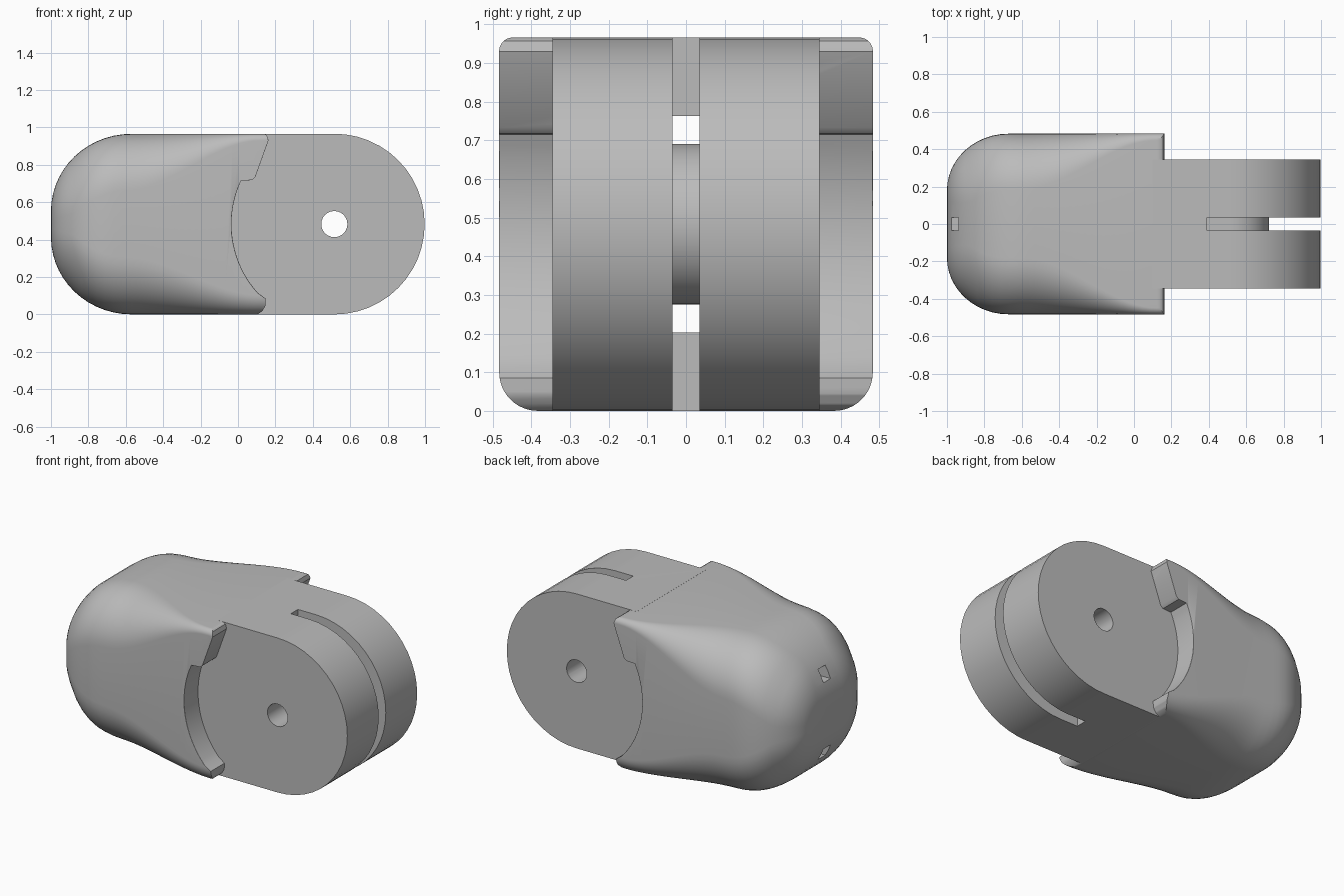
import bpy, bmesh, math

cube = bpy.data.objects.get("Cube")
if cube:
    bpy.data.objects.remove(cube)

H = 0.483            # half height, and radius of the rounded nose
PX, PZ = 0.515, H    # pivot position
CORE_W = 0.345
SLOT_W = 0.035

grey = bpy.data.materials.new("light_grey")
grey.use_nodes = True
grey.diffuse_color = (0.5, 0.5, 0.5, 1)
grey.node_tree.nodes["Principled BSDF"].inputs["Base Color"].default_value = (0.5, 0.5, 0.5, 1)


def finish(name, bm):
    bmesh.ops.recalc_face_normals(bm, faces=bm.faces)
    me = bpy.data.meshes.new(name)
    bm.to_mesh(me)
    bm.free()
    me.materials.append(grey)
    ob = bpy.data.objects.new(name, me)
    bpy.context.collection.objects.link(ob)
    return ob


def arc(r, a0, a1, n):
    """Points on a circle around the pivot, angles in degrees."""
    angles = [math.radians(a0 + (a1 - a0) * i / n) for i in range(n + 1)]
    return [(PX + r * math.cos(a), PZ + r * math.sin(a)) for a in angles]


def prism(points, half_width):
    """Extrude an x-z outline symmetrically along y."""
    bm = bmesh.new()
    rings = [[bm.verts.new((x, y, z)) for x, z in points] for y in (-half_width, half_width)]
    n = len(points)
    for i in range(n):
        j = (i + 1) % n
        bm.faces.new((rings[0][i], rings[0][j], rings[1][j], rings[1][i]))
    for ring in rings:
        bm.faces.new(ring)
    return bm


def apply_modifier(ob, mod):
    bpy.context.view_layer.objects.active = ob
    bpy.ops.object.modifier_apply(modifier=mod.name)


def boolean(ob, other, operation):
    mod = ob.modifiers.new("boolean", 'BOOLEAN')
    mod.solver = 'EXACT'
    mod.operation = operation
    mod.object = other
    apply_modifier(ob, mod)


def smoothstep(a, b, x):
    t = min(1, max(0, (x - a) / (b - a)))
    return t * t * (3 - 2 * t)


def round_end(t, radius):
    """Quarter circle growth from 0 to 1 over the given radius."""
    return math.sqrt(1 - max(0, 1 - t / radius) ** 2)


def section(x):
    """Rounded rectangle across the grip at x."""
    t = x + 1
    w = 0.18 + (H - 0.18) * round_end(t, 0.33)
    h = 0.07 + (H - 0.0705) * round_end(t, 0.43)
    s = smoothstep(-0.6, 0.12, x)
    top, bottom = 0.3 - 0.265 * s, 0.3 - 0.2 * s
    pts = []
    for k, (sy, sz) in enumerate(((1, 1), (-1, 1), (-1, -1), (1, -1))):
        r = min(top if sz > 0 else bottom, 0.75 * w, 0.85 * h)
        for i in range(13):
            a = math.pi / 2 * (k + i / 12)
            pts.append((x, sy * (w - r) + r * math.cos(a), H + sz * (h - r) + r * math.sin(a)))
    return pts


# Grip: lofted sections with a rounded rear
bm = bmesh.new()
stations = [-1 + 0.43 * (1 - math.cos(math.pi / 2 * i / 14)) for i in range(15)]
stations += [-0.57 + 0.77 * i / 20 for i in range(1, 21)]
rings = [[bm.verts.new(p) for p in section(x)] for x in stations]
for a, b in zip(rings, rings[1:]):
    for i in range(len(a)):
        j = (i + 1) % len(a)
        bm.faces.new((a[i], a[j], b[j], b[i]))
bm.faces.new(rings[0])
bm.faces.new(rings[-1])
grip = finish("grip", bm)

# Front outline of the grip: upper tab, hollow arc and lower tip
tab = [(0.14, 1.1), (0.14, 0.966), (0.155, 0.957), (0.163, 0.93), (0.092, 0.733), (0.075, 0.718)]
tip = [(0.148, 0.085), (0.146, 0.045), (0.13, 0.018), (0.1, -0.002), (0.08, -0.1)]
outline = [(-1.2, 1.1)] + tab + arc(0.55, 155, 222, 20) + tip + [(-1.2, -0.1)]
bm = prism(outline, H + 0.0005)
weights = bm.edges.layers.float.new("bevel_weight_edge")
for e in bm.edges:
    v, u = e.verts
    if v.co.y * u.co.y > 0 and min(v.co.x, u.co.x) > -0.1:
        e[weights] = 1.0 if (v.co.z + u.co.z) / 2 < 0.7 else 0.35
limit = finish("grip_outline_helper", bm)
bevel = limit.modifiers.new("bevel", 'BEVEL')
bevel.limit_method = 'WEIGHT'
bevel.width = 0.085
bevel.segments = 6
apply_modifier(limit, bevel)
boolean(grip, limit, 'INTERSECT')

# Core: flat-sided block with a round nose
core_outline = arc(H, -90, 90, 24) + [(0.1, 2 * H), (0.03, 0.74)]
core_outline += arc(0.57, 157, 220, 12) + [(0.1, 0)]
core = finish("core", prism(core_outline, CORE_W))

# Pivot hole
hole = finish("pivot_hole_cutter", prism(arc(0.07, 0, 345, 23), 0.6))
boolean(core, hole, 'DIFFERENCE')

# Groove around the hub, with two channels leading out of the rear
upper = [(-1.2, 0.765), (-1.2, 0.69)]
lower = [(x, 2 * H - z) for x, z in reversed(upper)]
mouth = [(0.39, 0.203), (0.39, -0.1), (1.1, -0.1), (1.1, 1.1), (0.39, 1.1), (0.39, 0.763)]
groove = finish("groove_cutter", prism(upper + arc(0.207, 90, -90, 24) + lower + mouth, SLOT_W))
for ob in (grip, core):
    boolean(ob, groove, 'DIFFERENCE')

for helper in (limit, hole, groove):
    helper.hide_render = True
    helper.hide_set(True)

# Smooth shading with sharp edges kept
for ob in (grip, core):
    bpy.ops.object.select_all(action='DESELECT')
    ob.select_set(True)
    bpy.context.view_layer.objects.active = ob
    bpy.ops.object.shade_smooth_by_angle(angle=math.radians(35))
